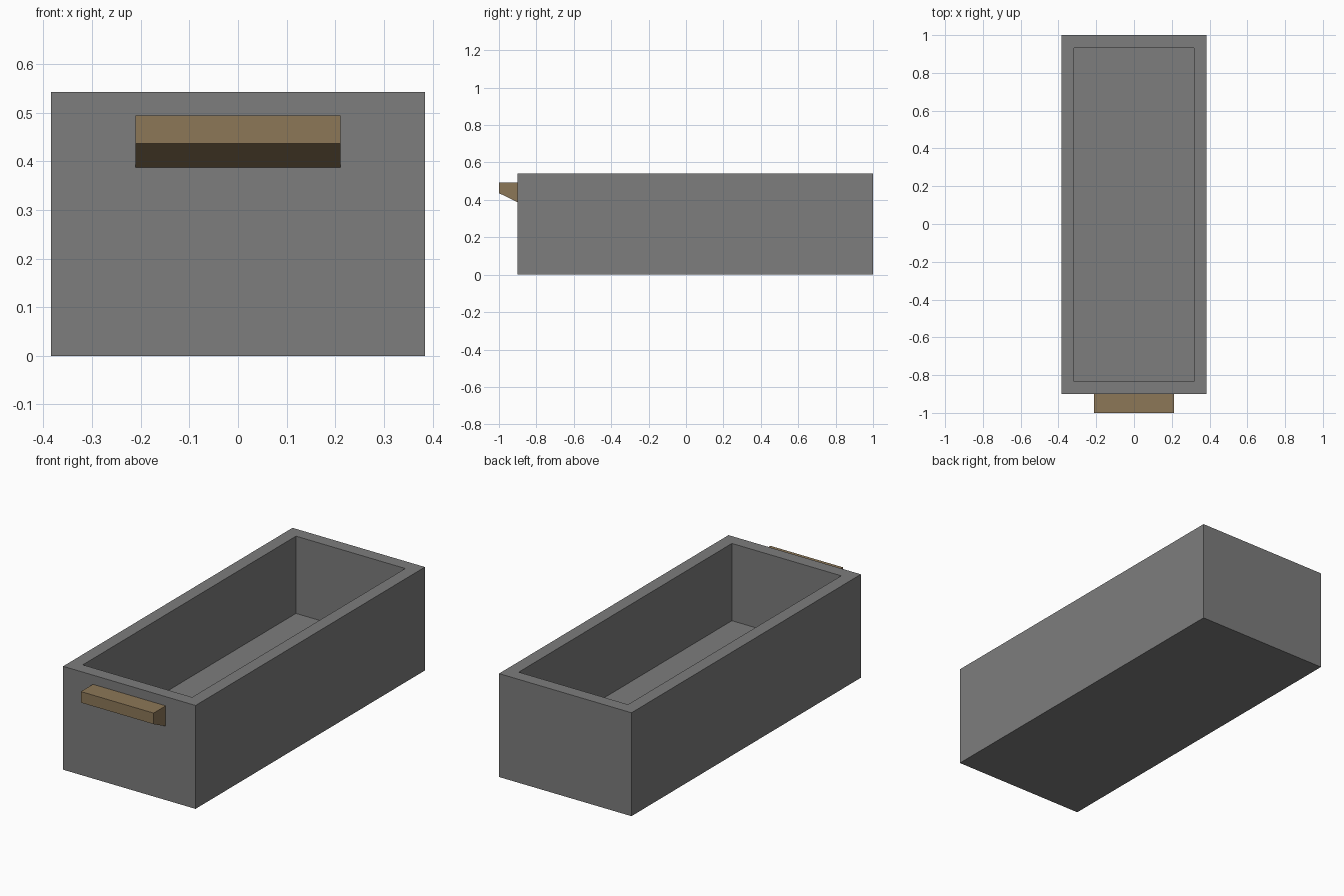
import bpy
import bmesh
from mathutils import Vector

if "Cube" in bpy.data.objects:
    bpy.data.objects.remove(bpy.data.objects["Cube"])


def material(name, rgb):
    m = bpy.data.materials.new(name)
    m.diffuse_color = (*rgb, 1.0)
    m.use_nodes = True
    m.node_tree.nodes["Principled BSDF"].inputs["Base Color"].default_value = m.diffuse_color
    return m


def finish(bm, name, mat):
    bmesh.ops.recalc_face_normals(bm, faces=bm.faces[:])
    me = bpy.data.meshes.new(name)
    bm.to_mesh(me)
    bm.free()
    me.materials.append(mat)
    ob = bpy.data.objects.new(name, me)
    bpy.context.collection.objects.link(ob)
    return ob


grey = material("grey", (0.205, 0.205, 0.205))
tan = material("tan_wood", (0.265, 0.185, 0.097))

# Drawer box: solid block, top inset to the wall thickness, then sunk to the floor
HALF_W, FRONT, BACK, HEIGHT = 0.384, -0.90, 1.0, 0.542
WALL, FLOOR = 0.067, 0.137
bm = bmesh.new()
bmesh.ops.create_cube(bm, size=1.0)
bmesh.ops.scale(bm, vec=(2 * HALF_W, BACK - FRONT, HEIGHT), verts=bm.verts)
bmesh.ops.translate(bm, vec=(0, (FRONT + BACK) / 2, HEIGHT / 2), verts=bm.verts)
bm.normal_update()
top = max(bm.faces, key=lambda f: f.calc_center_median().z)
bmesh.ops.inset_region(bm, faces=[top], thickness=WALL, use_even_offset=True)
cavity = bmesh.ops.extrude_discrete_faces(bm, faces=[top])["faces"][0]
bmesh.ops.translate(bm, vec=(0, 0, FLOOR - HEIGHT), verts=cavity.verts)
finish(bm, "drawer_box", grey)

# Handle: side profile (y, z) with a sloping underside, swept across x
HANDLE_HALF = 0.211
profile = [(FRONT, 0.387), (-1.0, 0.436), (-1.0, 0.494), (FRONT, 0.494)]
bm = bmesh.new()
side = bm.faces.new([bm.verts.new((-HANDLE_HALF, y, z)) for y, z in profile])
ext = bmesh.ops.extrude_face_region(bm, geom=[side], use_keep_orig=True)
moved = [g for g in ext["geom"] if isinstance(g, bmesh.types.BMVert)]
bmesh.ops.translate(bm, vec=Vector((2 * HANDLE_HALF, 0, 0)), verts=moved)
finish(bm, "handle", tan)
